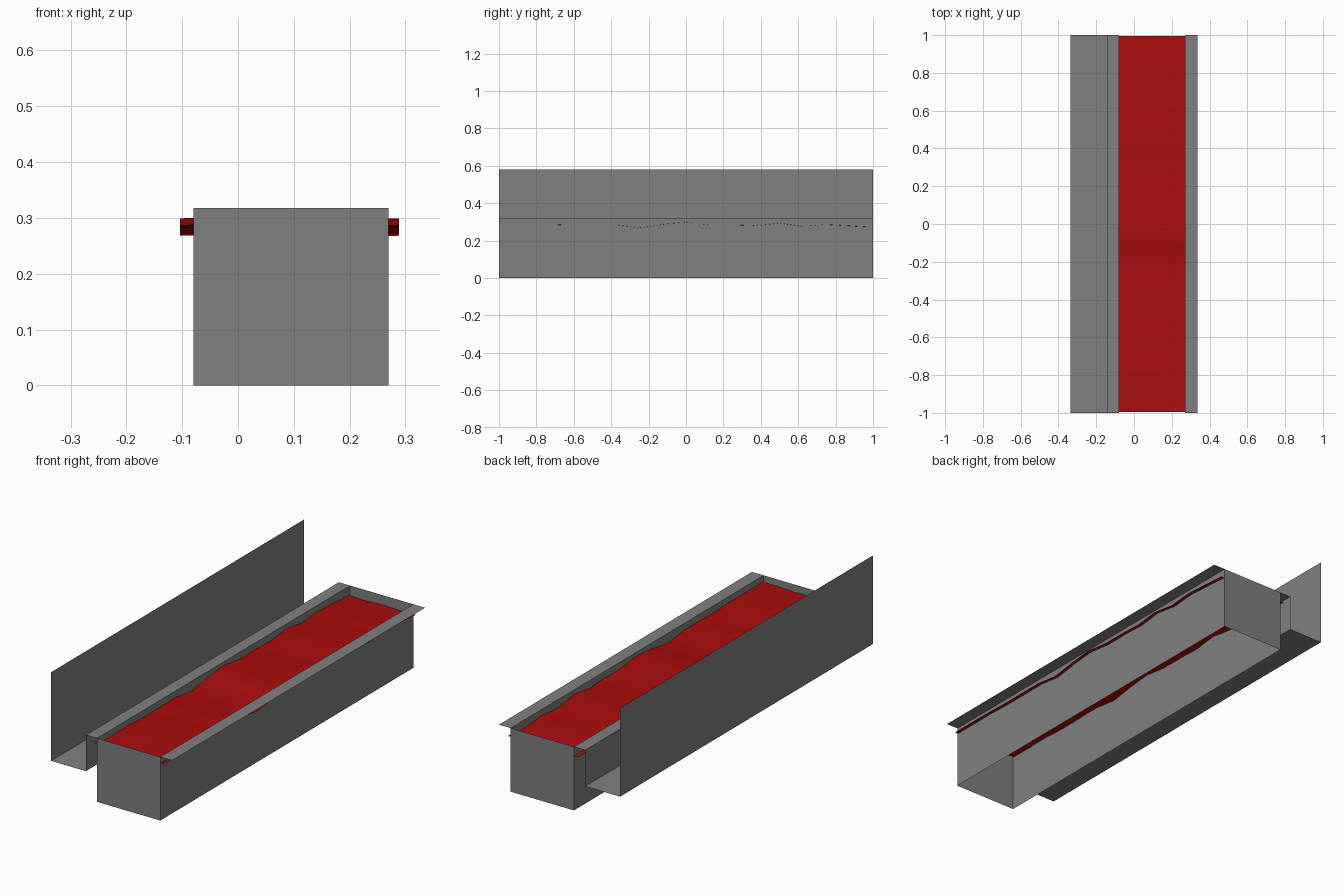
import bpy, bmesh, random

if "Cube" in bpy.data.objects:
    bpy.data.objects.remove(bpy.data.objects["Cube"])

random.seed(4)


def material(name, rgb):
    m = bpy.data.materials.new(name)
    m.diffuse_color = (*rgb, 1)
    m.use_nodes = True
    m.node_tree.nodes["Principled BSDF"].inputs["Base Color"].default_value = m.diffuse_color
    return m


grey = material("concrete grey", (0.216, 0.216, 0.216))
red = material("liquid red", (0.41, 0.004, 0.004))


def finish(name, bm, mat):
    me = bpy.data.meshes.new(name)
    bm.to_mesh(me)
    bm.free()
    me.materials.append(mat)
    ob = bpy.data.objects.new(name, me)
    bpy.context.collection.objects.link(ob)
    return ob


def strip(name, profile):
    """Thin sheet: an open x-z profile run along the full length."""
    bm = bmesh.new()
    rows = [[bm.verts.new((x, y, z)) for y in (-1, 1)] for x, z in profile]
    for a, b in zip(rows, rows[1:]):
        bm.faces.new((a[0], b[0], b[1], a[1]))
    return finish(name, bm, grey)


L, R, TOP, FLOOR = -0.08, 0.27, 0.318, 0.137

# Left side: outer wall, walkway floor, kerb, rim and inner channel wall
strip("left_bank", [(-0.335, 0.58), (-0.335, FLOOR), (-0.142, FLOOR),
                    (-0.142, TOP), (L, TOP), (L, 0)])
# Right side: channel wall and rim
strip("right_bank", [(R, 0), (R, TOP), (0.335, TOP)])

# End walls of the channel, which is open underneath
for name, y in (("front_end_wall", -1), ("back_end_wall", 1)):
    bm = bmesh.new()
    corners = [(L, y, 0), (R, y, 0), (R, y, TOP), (L, y, TOP)]
    bm.faces.new([bm.verts.new(c) for c in corners])
    finish(name, bm, grey)

# Rippled liquid surface, poking slightly through both side walls
wave = [0.287, 0.287, 0.287, 0.283, 0.284, 0.284, 0.268, 0.287, 0.299,
        0.284, 0.284, 0.279, 0.294, 0.276, 0.287, 0.280, 0.272]
nx, ny = 4, len(wave) - 1
bm = bmesh.new()
grid = []
for j, z in enumerate(wave):
    y = -0.995 + 1.99 * j / ny
    grid.append([bm.verts.new((-0.104 + 0.392 * i / nx, y,
                 z + (random.uniform(-0.005, 0.005) if 0 < i < nx else 0)))
                 for i in range(nx + 1)])
for a, b in zip(grid, grid[1:]):
    for i in range(nx):
        f = bm.faces.new((a[i], a[i + 1], b[i + 1], b[i]))
        f.smooth = True
finish("liquid_surface", bm, red)
